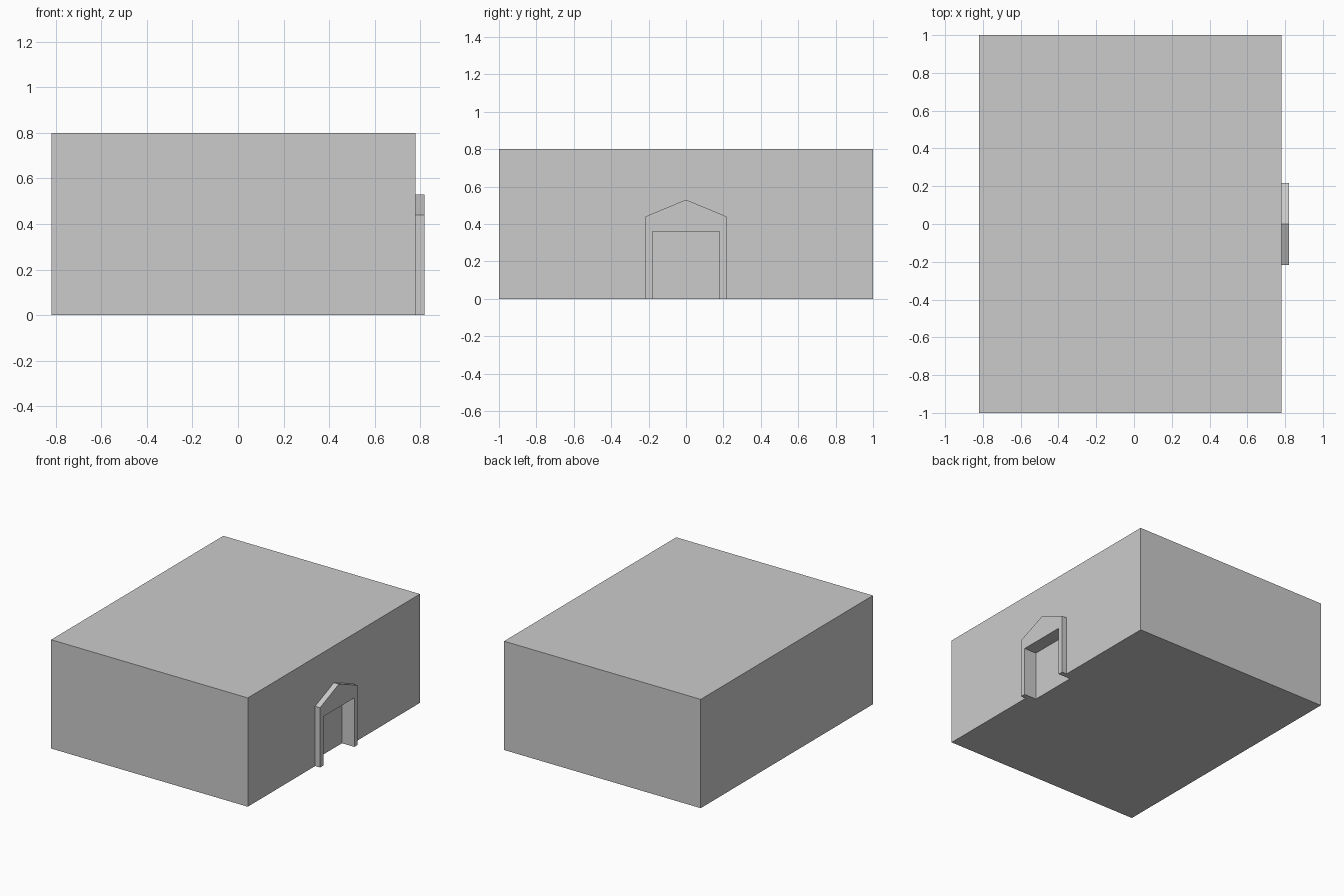
import bpy, bmesh

if "Cube" in bpy.data.objects:
    bpy.data.objects.remove(bpy.data.objects["Cube"])


def extrude_x(name, profile, x0, x1):
    """Solid from a (y, z) outline extruded along x."""
    bm = bmesh.new()
    face = bm.faces.new([bm.verts.new((x0, y, z)) for y, z in profile])
    ext = bmesh.ops.extrude_face_region(bm, geom=[face])
    verts = [g for g in ext["geom"] if isinstance(g, bmesh.types.BMVert)]
    bmesh.ops.translate(bm, verts=verts, vec=(x1 - x0, 0, 0))
    bmesh.ops.recalc_face_normals(bm, faces=bm.faces)
    mesh = bpy.data.meshes.new(name)
    bm.to_mesh(mesh)
    bm.free()
    obj = bpy.data.objects.new(name, mesh)
    bpy.context.collection.objects.link(obj)
    return obj


def mirrored(half):
    """Complete an outline from its +y half."""
    return half + [(-y, z) for y, z in reversed(half) if y > 0]


WALL, FRONT, RECESS = 0.78, 0.82, 0.72
DOOR_W, DOOR_H = 0.18, 0.36

# Main block
building = extrude_x("building", mirrored([(1, 0), (1, 0.8)]), -0.82, WALL)

# Doorway recess cut into the block
cutter = extrude_x("doorway_cutter",
                   mirrored([(DOOR_W, -0.1), (DOOR_W, DOOR_H)]), RECESS, 1.0)
cutter.hide_render = True
cutter.hide_set(True)
cut = building.modifiers.new("doorway", "BOOLEAN")
cut.operation = "DIFFERENCE"
cut.solver = "EXACT"
cut.object = cutter

# Gabled door surround: outer outline up and over, then back around the opening
outer = mirrored([(0.217, 0), (0.217, 0.44), (0, 0.53)])
inner = [(-DOOR_W, 0), (-DOOR_W, DOOR_H), (DOOR_W, DOOR_H), (DOOR_W, 0)]
extrude_x("door_surround", outer + inner, WALL, FRONT)
